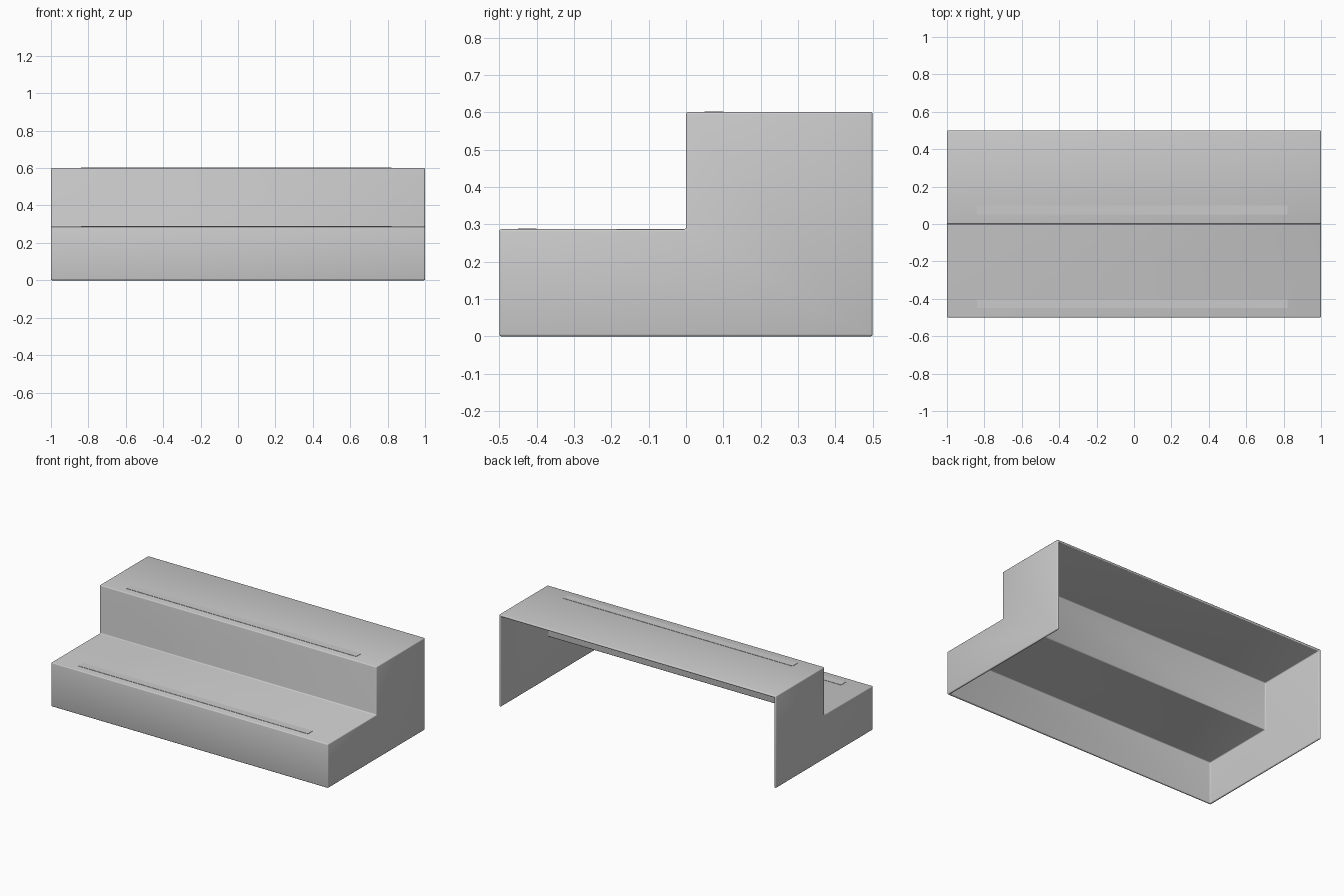
import bpy, bmesh

if "Cube" in bpy.data.objects:
    bpy.data.objects.remove(bpy.data.objects["Cube"])

HALF = 1.0
WALL = 0.014
TOP, STEP = 0.601, 0.287

# Step side profile (y, z): bottom front up to the back, then down
profile = [(-0.5, 0), (-0.5, STEP), (0, STEP), (0, TOP), (0.5, TOP), (0.5, 0)]


def make_object(name, bm):
    bmesh.ops.recalc_face_normals(bm, faces=bm.faces)
    for f in bm.faces:
        f.smooth = True
    mesh = bpy.data.meshes.new(name)
    bm.to_mesh(mesh)
    bm.free()
    obj = bpy.data.objects.new(name, mesh)
    bpy.context.collection.objects.link(obj)
    return obj


# Hollow two-step shell, open at the back and underneath
bm = bmesh.new()
left = [bm.verts.new((-HALF, y, z)) for y, z in profile]
right = [bm.verts.new((HALF, y, z)) for y, z in profile]
bm.faces.new(left[::-1])
bm.faces.new(right)
for i in range(4):
    bm.faces.new((left[i], right[i], right[i + 1], left[i + 1]))
bmesh.ops.recalc_face_normals(bm, faces=bm.faces)
# Make sure the top tread faces outward so the wall thickens inward
bm.normal_update()
top = max(bm.faces, key=lambda f: f.calc_center_median().z)
flip = top.normal.z < 0
shell = make_object("step_shell", bm)
if shell.data.polygons[5].normal.z < 0:
    shell.data.flip_normals()
solid = shell.modifiers.new("wall", 'SOLIDIFY')
solid.thickness = WALL
solid.offset = -1
solid.use_even_offset = True
bevel = shell.modifiers.new("soft_edges", 'BEVEL')
bevel.width = 0.006
bevel.segments = 3
bevel.limit_method = 'ANGLE'


# Thin anti-slip strips near the front of each tread
def strip(name, y0, z):
    bm = bmesh.new()
    bmesh.ops.create_cube(bm, size=1)
    bmesh.ops.scale(bm, vec=(1.66, 0.05, 0.006), verts=bm.verts)
    bmesh.ops.translate(bm, vec=(-0.01, y0 + 0.025, z - 0.001), verts=bm.verts)
    obj = make_object(name, bm)
    for p in obj.data.polygons:
        p.use_smooth = False


strip("lower_grip_strip", -0.45, STEP)
strip("upper_grip_strip", 0.05, TOP)
